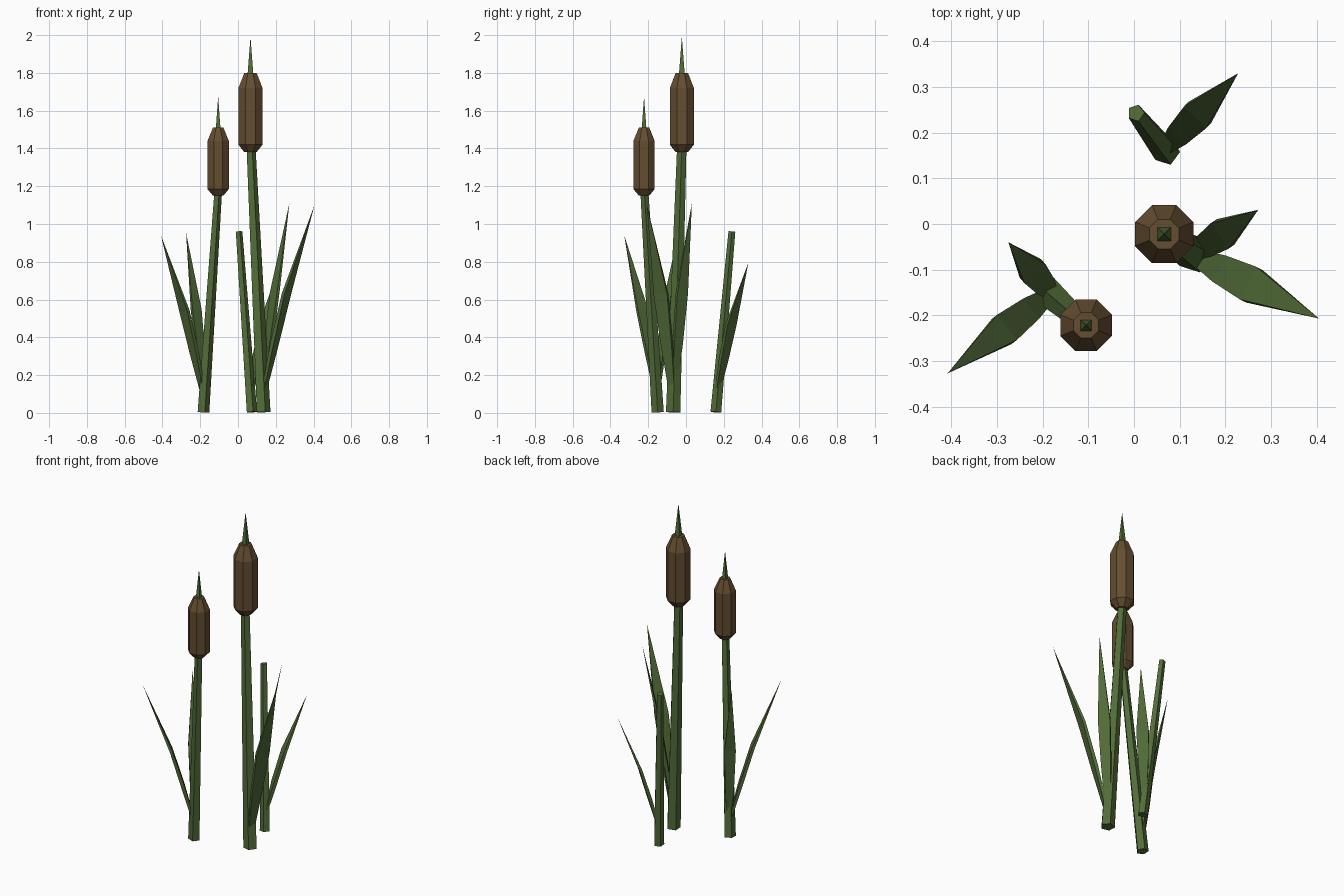
import bpy, bmesh, math
from mathutils import Vector

if "Cube" in bpy.data.objects:
    bpy.data.objects.remove(bpy.data.objects["Cube"])


def material(name, rgb):
    m = bpy.data.materials.new(name)
    m.diffuse_color = (*rgb, 1)
    m.use_nodes = True
    m.node_tree.nodes["Principled BSDF"].inputs["Base Color"].default_value = m.diffuse_color
    return m


GREEN = material("reed_green", (0.085, 0.15, 0.04))
BROWN = material("seed_brown", (0.13, 0.075, 0.03))


def loft(name, rings, mat):
    """Skin a list of equal-length rings; a one-point ring closes to a tip."""
    bm = bmesh.new()
    loops = [[bm.verts.new(p) for p in r] for r in rings]
    n = len(loops[0])
    for a, b in zip(loops, loops[1:]):
        for i in range(n):
            j = (i + 1) % n
            if len(b) == 1:
                bm.faces.new((a[i], a[j], b[0]))
            else:
                bm.faces.new((a[i], a[j], b[j], b[i]))
    bm.faces.new(loops[0][::-1])
    if len(loops[-1]) > 1:
        bm.faces.new(loops[-1])
    bmesh.ops.recalc_face_normals(bm, faces=bm.faces)
    me = bpy.data.meshes.new(name)
    bm.to_mesh(me)
    bm.free()
    me.materials.append(mat)
    ob = bpy.data.objects.new(name, me)
    bpy.context.collection.objects.link(ob)
    return ob


def ring(c, r, n, turn=0.0, rot=None):
    pts = []
    for i in range(n):
        a = turn + math.tau * i / n
        v = Vector((math.cos(a), math.sin(a), 0)) * r
        if rot:
            v = rot @ v
        pts.append(Vector(c) + v)
    return pts


def stem(name, base, top, r0, r1):
    rot = Vector((0, 0, 1)).rotation_difference(Vector(top) - Vector(base))
    loft(name, [ring(base, r0, 5, 0, rot), ring(top, r1, 5, 0, rot)], GREEN)


def seed_head(name, x, y, profile):
    loft(name, [ring((x, y, z), r, 8, math.pi / 8) for z, r in profile], BROWN)


def spike(name, x, y, z0, z1, r):
    loft(name, [ring((x, y, z0), r, 4, math.pi / 4), [(x, y, z1)]], GREEN)


def leaf(name, base, tip, width):
    base, tip = Vector(base), Vector(tip)
    d = tip - base
    side = Vector((-d.y, d.x, 0)).normalized()
    normal = d.cross(side).normalized()
    rings = []
    # out fraction, height fraction, width factor, thickness
    for out, up, w, t in ((0, 0, 0.4, 0.012), (0.22, 0.27, 0.8, 0.02), (0.45, 0.53, 1, 0.016)):
        c = base + Vector((d.x * out, d.y * out, d.z * up))
        s, k = side * width * w / 2, normal * t / 2
        rings.append([c - s - k, c + s - k, c + s + k, c - s + k])
    loft(name, rings + [[tip]], GREEN)


# stems
stem("tall_stem", (0.132, -0.068, 0.004), (0.066, -0.022, 1.42), 0.04, 0.026)
stem("short_stem", (-0.186, -0.15, 0.004), (-0.105, -0.222, 1.2), 0.034, 0.022)
stem("stub_stem", (0.071, 0.158, 0.004), (0.004, 0.243, 0.96), 0.03, 0.019)

# seed heads with spikes
seed_head("tall_seed_head", 0.066, -0.022,
          ((1.38, 0.035), (1.42, 0.069), (1.72, 0.069), (1.8, 0.035)))
seed_head("short_seed_head", -0.105, -0.222,
          ((1.15, 0.03), (1.185, 0.061), (1.44, 0.061), (1.51, 0.03)))
spike("tall_spike", 0.066, -0.022, 1.78, 1.99, 0.023)
spike("short_spike", -0.105, -0.222, 1.49, 1.675, 0.019)

# leaves
for i, (base, tip, width) in enumerate((
        ((0.135, -0.072, 0.1), (0.405, -0.207, 1.1), 0.08),
        ((0.13, -0.065, 0.1), (0.272, 0.031, 1.11), 0.068),
        ((-0.182, -0.152, 0.09), (-0.408, -0.327, 0.94), 0.07),
        ((-0.178, -0.155, 0.09), (-0.275, -0.04, 0.955), 0.062),
        ((0.066, 0.164, 0.1), (0.228, 0.33, 0.795), 0.068))):
    leaf(f"leaf_{i + 1}", base, tip, width)
